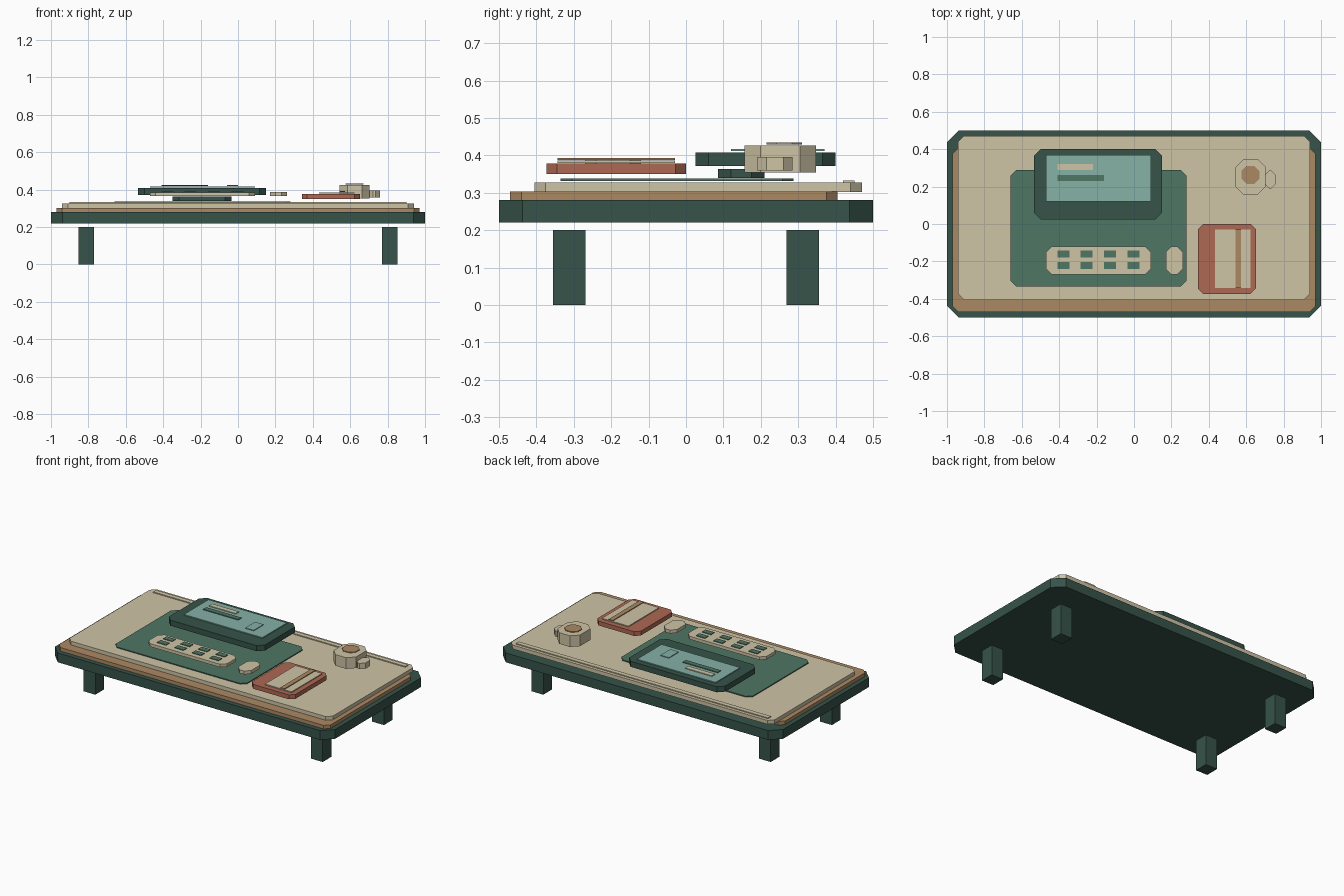
import bpy
import bmesh

cube = bpy.data.objects.get("Cube")
if cube:
    bpy.data.objects.remove(cube, do_unlink=True)


def material(name, r, g, b):
    """Flat material from 8-bit sRGB values."""
    lin = [((c / 255 + 0.055) / 1.055) ** 2.4 for c in (r, g, b)] + [1]
    m = bpy.data.materials.new(name)
    m.use_nodes = True
    m.diffuse_color = lin
    m.node_tree.nodes["Principled BSDF"].inputs["Base Color"].default_value = lin
    return m


DARK = material("dark green", 54, 83, 74)
GREEN = material("mat green", 78, 118, 100)
CREAM = material("cream", 207, 196, 166)
WOOD = material("wood brown", 171, 137, 100)
TEAL = material("screen teal", 134, 177, 166)
RED = material("brick red", 174, 104, 83)


def slab(name, mat, x, y, z, cut=0.0):
    """Upright prism on a rectangle whose corners are cut off by `cut`."""
    (x0, x1), (y0, y1), (z0, z1) = x, y, z
    if cut:
        outline = [(x0 + cut, y0), (x1 - cut, y0), (x1, y0 + cut), (x1, y1 - cut),
                   (x1 - cut, y1), (x0 + cut, y1), (x0, y1 - cut), (x0, y0 + cut)]
    else:
        outline = [(x0, y0), (x1, y0), (x1, y1), (x0, y1)]
    bm = bmesh.new()
    base = bm.faces.new([bm.verts.new((px, py, z0)) for px, py in outline])
    top = bmesh.ops.extrude_face_region(bm, geom=[base])["geom"]
    bmesh.ops.translate(bm, vec=(0, 0, z1 - z0),
                        verts=[v for v in top if isinstance(v, bmesh.types.BMVert)])
    bmesh.ops.recalc_face_normals(bm, faces=bm.faces)
    mesh = bpy.data.meshes.new(name)
    bm.to_mesh(mesh)
    bm.free()
    mesh.materials.append(mat)
    obj = bpy.data.objects.new(name, mesh)
    bpy.context.collection.objects.link(obj)
    return obj


# Table: four legs, frame and layered top
for side, sx in (("left", 1), ("right", -1)):
    for end, sy in (("front", -1), ("back", 1)):
        cx, cy = sx * 0.812, sy * 0.312
        slab(f"leg_{end}_{side}", DARK, (cx - 0.042, cx + 0.042),
             (cy - 0.044, cy + 0.044), (0, 0.2))
slab("table_frame", DARK, (-1, 1), (-0.5, 0.5), (0.22, 0.28), 0.063)
slab("wood_layer", WOOD, (-0.97, 0.97), (-0.47, 0.405), (0.28, 0.303), 0.03)
slab("desk_top", CREAM, (-0.94, 0.94), (-0.405, 0.47), (0.302, 0.327), 0.03)
slab("back_rail", CREAM, (-0.9, 0.9), (0.42, 0.45), (0.326, 0.333))

# Desk mat
slab("desk_mat", GREEN, (-0.66, 0.28), (-0.335, 0.288), (0.332, 0.338), 0.03)

# Monitor
slab("monitor_stand", DARK, (-0.35, -0.035), (0.085, 0.21), (0.34, 0.364), 0.035)
slab("monitor_frame", DARK, (-0.535, 0.15), (0.025, 0.4), (0.372, 0.408), 0.035)
slab("screen", TEAL, (-0.47, 0.09), (0.12, 0.37), (0.411, 0.417))
slab("screen_line_upper", CREAM, (-0.41, -0.22), (0.29, 0.322), (0.42, 0.425))
slab("screen_line_lower", GREEN, (-0.41, -0.16), (0.23, 0.262), (0.42, 0.425))
slab("screen_tile", TEAL, (-0.06, 0.0), (0.16, 0.26), (0.42, 0.425))

# Keyboard with two rows of keys, and mouse
slab("keyboard", CREAM, (-0.47, 0.09), (-0.27, -0.12), (0.366, 0.386), 0.03)
for row, ky in enumerate((-0.16, -0.222)):
    for col in range(4):
        kx = -0.378 + col * 0.125
        slab(f"key_{row}_{col}", GREEN, (kx - 0.032, kx + 0.032),
             (ky - 0.018, ky + 0.018), (0.387, 0.391))
slab("mouse", CREAM, (0.17, 0.262), (-0.27, -0.12), (0.366, 0.388), 0.03)

# Notebook
slab("notebook_cover", RED, (0.342, 0.652), (-0.373, 0), (0.35, 0.378), 0.028)
slab("notebook_page", CREAM, (0.432, 0.622), (-0.343, -0.03), (0.38, 0.386))
slab("notebook_strap", WOOD, (0.543, 0.573), (-0.343, -0.03), (0.388, 0.393))

# Mug with drink and handle
slab("mug", CREAM, (0.544, 0.704), (0.157, 0.347), (0.354, 0.426), 0.042)
slab("mug_drink", WOOD, (0.574, 0.67), (0.215, 0.31), (0.429, 0.434), 0.027)
slab("mug_handle", CREAM, (0.697, 0.76), (0.19, 0.285), (0.359, 0.396), 0.025)
